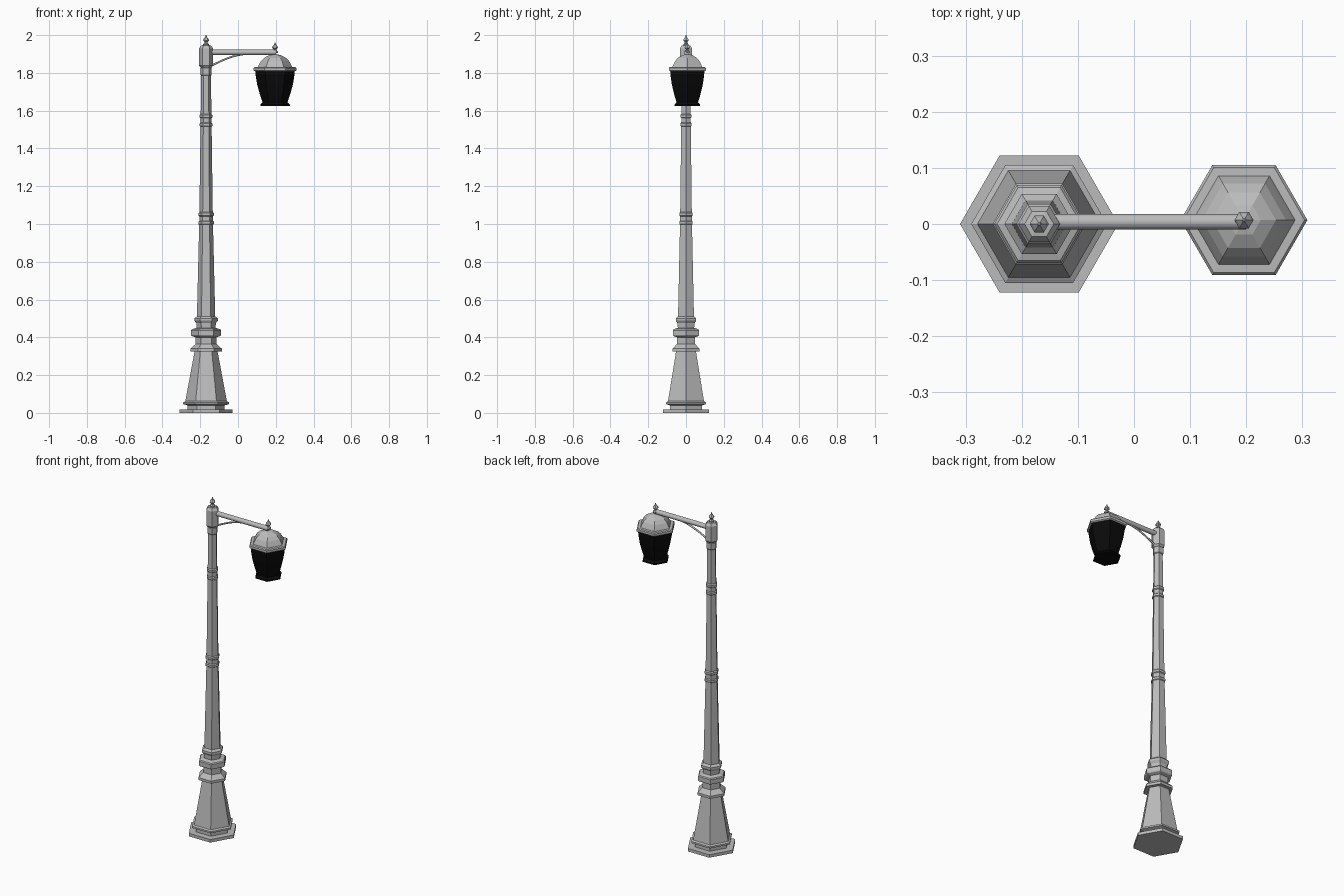
import bpy, bmesh, math
from mathutils import Vector

old = bpy.data.objects.get("Cube")
if old:
    bpy.data.objects.remove(old)


def material(name, value):
    m = bpy.data.materials.new(name)
    m.use_nodes = True
    colour = (value, value, value, 1)
    m.diffuse_color = colour
    bsdf = m.node_tree.nodes["Principled BSDF"]
    bsdf.inputs["Base Color"].default_value = colour
    bsdf.inputs["Roughness"].default_value = 0.6
    return m


METAL = material("grey metal", 0.5)
GLASS = material("black lantern glass", 0.003)
POST = (-0.169, 0.0)
LAMP = (0.196, 0.007)


def finish(name, bm, mat):
    bmesh.ops.recalc_face_normals(bm, faces=bm.faces)
    mesh = bpy.data.meshes.new(name)
    bm.to_mesh(mesh)
    bm.free()
    mesh.materials.append(mat)
    obj = bpy.data.objects.new(name, mesh)
    bpy.context.collection.objects.link(obj)
    return obj


def hex_turned(name, centre, profile, mat=METAL):
    """Closed six-sided solid from (radius, height) pairs."""
    bm = bmesh.new()
    rings = []
    for r, z in profile:
        rings.append([bm.verts.new((centre[0] + r * math.cos(i * math.pi / 3),
                                    centre[1] + r * math.sin(i * math.pi / 3), z))
                      for i in range(6)])
    for low, high in zip(rings, rings[1:]):
        for i in range(6):
            j = (i + 1) % 6
            bm.faces.new((low[i], low[j], high[j], high[i]))
    bm.faces.new(rings[0][::-1])
    bm.faces.new(rings[-1])
    return finish(name, bm, mat)


def tube(name, points, radius, sides):
    """Smooth round rod swept along a path lying in the x-z plane."""
    bm = bmesh.new()
    pts = [Vector(p) for p in points]
    rings = []
    for k, p in enumerate(pts):
        d = (pts[min(k + 1, len(pts) - 1)] - pts[max(k - 1, 0)]).normalized()
        side = Vector((0, 1, 0))
        up = d.cross(side)
        rings.append([bm.verts.new(p + radius * (math.cos(a) * side + math.sin(a) * up))
                      for a in (i * math.tau / sides for i in range(sides))])
    for a, b in zip(rings, rings[1:]):
        for i in range(sides):
            j = (i + 1) % sides
            bm.faces.new((a[i], a[j], b[j], b[i]))
    bm.faces.new(rings[0])
    bm.faces.new(rings[-1])
    obj = finish(name, bm, METAL)
    bpy.ops.object.select_all(action='DESELECT')
    obj.select_set(True)
    bpy.context.view_layer.objects.active = obj
    bpy.ops.object.shade_smooth_by_angle(angle=math.radians(50))
    return obj


def finial(name, centre, z):
    hex_turned(name, centre, [(r, z + h) for r, h in (
        (0.016, 0), (0.016, 0.008), (0.008, 0.014), (0.008, 0.02),
        (0.017, 0.028), (0.013, 0.036), (0.005, 0.046), (0.002, 0.056))])


# Stepped foot, tapered pedestal and collars
hex_turned("post_base", POST, [
    (0.141, 0), (0.141, 0.018), (0.098, 0.018), (0.098, 0.04),
    (0.121, 0.046), (0.121, 0.056), (0.11, 0.062), (0.061, 0.325)])
hex_turned("lower_collar", POST, [
    (0.083, 0.325), (0.083, 0.34), (0.055, 0.365), (0.055, 0.4),
    (0.076, 0.407), (0.08, 0.412), (0.08, 0.437), (0.075, 0.443), (0.05, 0.45)])

# Shaft with rings
hex_turned("shaft", POST, [(0.05, 0.45), (0.036, 1.02), (0.025, 1.84)])
hex_turned("shaft_foot_ring", POST, [
    (0.05, 0.45), (0.052, 0.475), (0.062, 0.488), (0.062, 0.5), (0.048, 0.512)])
for label, z, r in (("middle", 1.0, 0.035), ("upper", 1.52, 0.028)):
    for part, h in (("lower", 0), ("top", 0.045)):
        hex_turned(f"{label}_ring_{part}", POST, [
            (r, z + h - 0.005), (r + 0.006, z + h),
            (r + 0.006, z + h + 0.012), (r, z + h + 0.018)])
hex_turned("neck_ring", POST, [(0.025, 1.785), (0.03, 1.79), (0.03, 1.825), (0.025, 1.83)])

# Post head
hex_turned("post_head", POST, [
    (0.026, 1.825), (0.037, 1.838), (0.037, 1.93), (0.026, 1.945), (0.014, 1.947)])
finial("post_finial", POST, 1.944)

# Arm and curved brace
tube("arm", [(-0.165, 0.004, 1.909), (0.2, 0.004, 1.909)], 0.014, 16)
brace = []
for i in range(9):
    t = i / 8
    brace.append((-0.145 + 0.2 * t, 0.004, 1.836 + 0.064 * math.sin(t * math.pi / 2)))
tube("arm_brace", brace, 0.005, 8)

# Lantern: faceted dome, brim, glass and finial
hex_turned("lantern_brim", LAMP, [
    (0.105, 1.808), (0.113, 1.813), (0.113, 1.826), (0.108, 1.831), (0.086, 1.832)])
hex_turned("lantern_dome", LAMP, [
    (0.092, 1.83), (0.086, 1.842), (0.075, 1.862), (0.057, 1.88),
    (0.03, 1.894), (0.012, 1.898)])
hex_turned("lantern_glass", LAMP, [
    (0.078, 1.625), (0.078, 1.632), (0.066, 1.645), (0.08, 1.685),
    (0.095, 1.74), (0.103, 1.79), (0.105, 1.815)], GLASS)
finial("lantern_finial", LAMP, 1.905)
